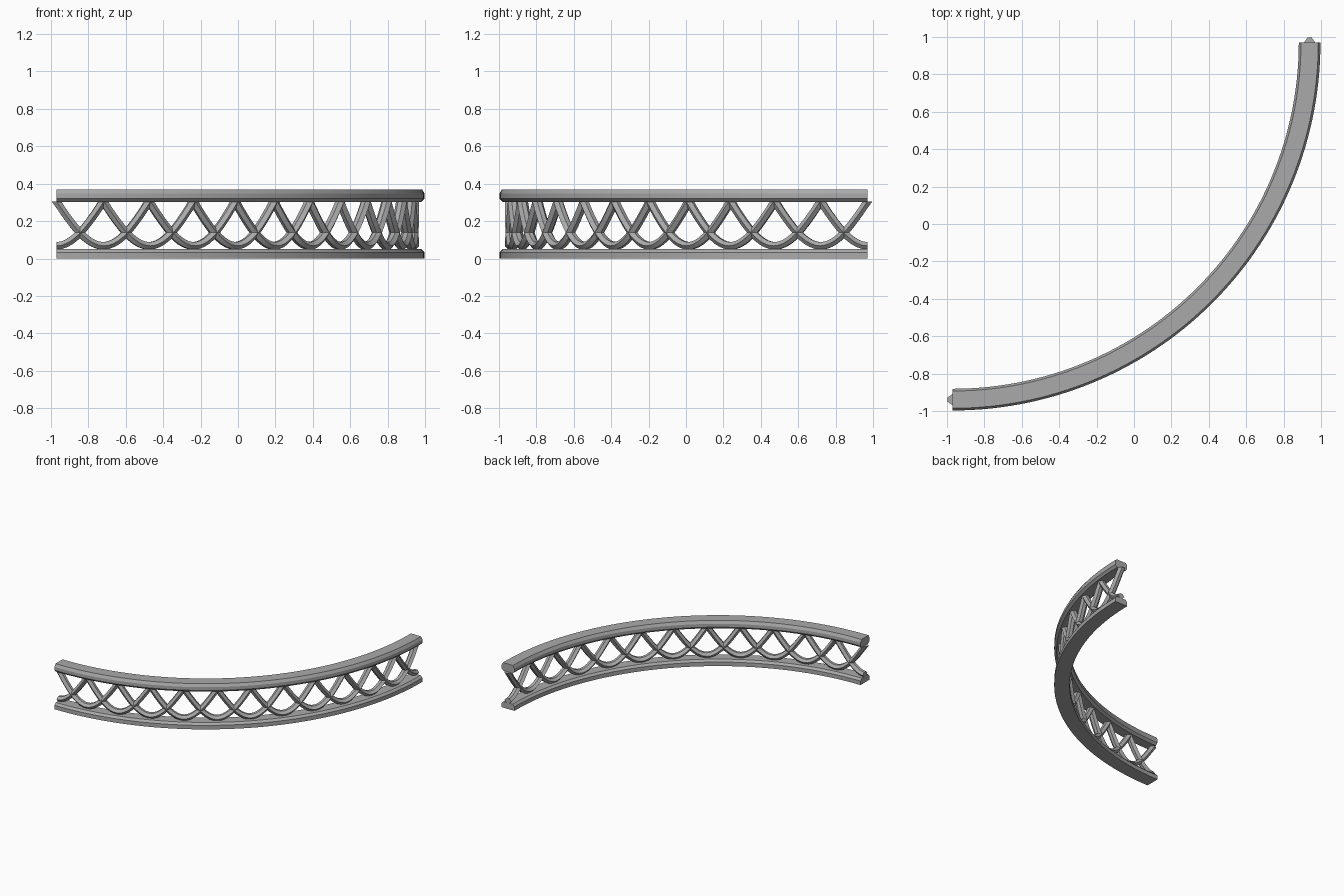
import bpy, bmesh, math

if "Cube" in bpy.data.objects:
    bpy.data.objects.remove(bpy.data.objects["Cube"])

CX, CY = -0.97, 0.97        # centre of the quarter-circle sweep
R = 1.909                   # centre-line radius
STEP = math.radians(7.5)    # lattice spacing, 12 bays in 90 degrees
Z_LOW, Z_TOP = 0.068, 0.305

metal = bpy.data.materials.new("grey metal")
metal.diffuse_color = (0.4, 0.4, 0.4, 1)
metal.use_nodes = True
metal.node_tree.nodes["Principled BSDF"].inputs["Base Color"].default_value = metal.diffuse_color


def polar(theta, r, z):
    return (CX + r * math.sin(theta), CY - r * math.cos(theta), z)


def loft(name, rings, angle):
    """Skin a list of closed rings and cap both ends."""
    bm = bmesh.new()
    rows = [[bm.verts.new(p) for p in ring] for ring in rings]
    n = len(rows[0])
    for a, b in zip(rows, rows[1:]):
        for i in range(n):
            j = (i + 1) % n
            bm.faces.new((a[i], a[j], b[j], b[i]))
    bm.faces.new(rows[0])
    bm.faces.new(rows[-1])
    bmesh.ops.recalc_face_normals(bm, faces=bm.faces)
    mesh = bpy.data.meshes.new(name)
    bm.to_mesh(mesh)
    bm.free()
    mesh.materials.append(metal)
    ob = bpy.data.objects.new(name, mesh)
    bpy.context.collection.objects.link(ob)
    bpy.ops.object.select_all(action='DESELECT')
    ob.select_set(True)
    bpy.context.view_layer.objects.active = ob
    bpy.ops.object.shade_smooth_by_angle(angle=math.radians(angle))
    return ob


def rail(name, half):
    """Sweep a mirrored (offset, z) half profile round the quarter circle."""
    prof = half + [(-x, z) for x, z in reversed(half)]
    seg = 60
    rings = [[polar(math.pi / 2 * i / seg, R + x, z) for x, z in prof]
             for i in range(seg + 1)]
    loft(name, rings, 20)


# Chamfered rails
rail("top_rail", [(0.040, 0.302), (0.058, 0.32), (0.058, 0.347), (0.046, 0.37)])
rail("bottom_rail", [(0.058, 0.0), (0.058, 0.033), (0.042, 0.05)])

# Hexagonal section: (radial, in-plane)
HEX = [(0.03, 0), (0.012, 0.02), (-0.012, 0.02),
       (-0.03, 0), (-0.012, -0.02), (0.012, -0.02)]


def strand(name, k, u0, u1):
    """Inverted arch with its low point at bay k."""
    n = round(10 * (u1 - u0))
    span, rise = R * STEP, Z_TOP - Z_LOW
    rings = []
    for i in range(n + 1):
        u = u0 + (u1 - u0) * i / n
        s = (k + u) * span
        z = Z_LOW + rise * (1 - math.cos(math.pi / 2 * abs(u)))
        slope = math.copysign(rise * math.pi / 2 * math.sin(math.pi / 2 * abs(u)), u)
        length = math.hypot(span, slope)
        ns, nz = -slope / length, span / length
        if abs(u) > 0.999:                     # level cut under the top rail
            ns, nz = math.copysign(1.3, ns), 0
        rings.append([polar((s + ns * h) / R, R + r, z + nz * h) for r, h in HEX])
    loft(name, rings, 30)


# Interlaced arches, halved at both ends
for k in range(13):
    strand(f"lattice_arch_{k + 1}", k, 0 if k == 0 else -1, 0 if k == 12 else 1)
